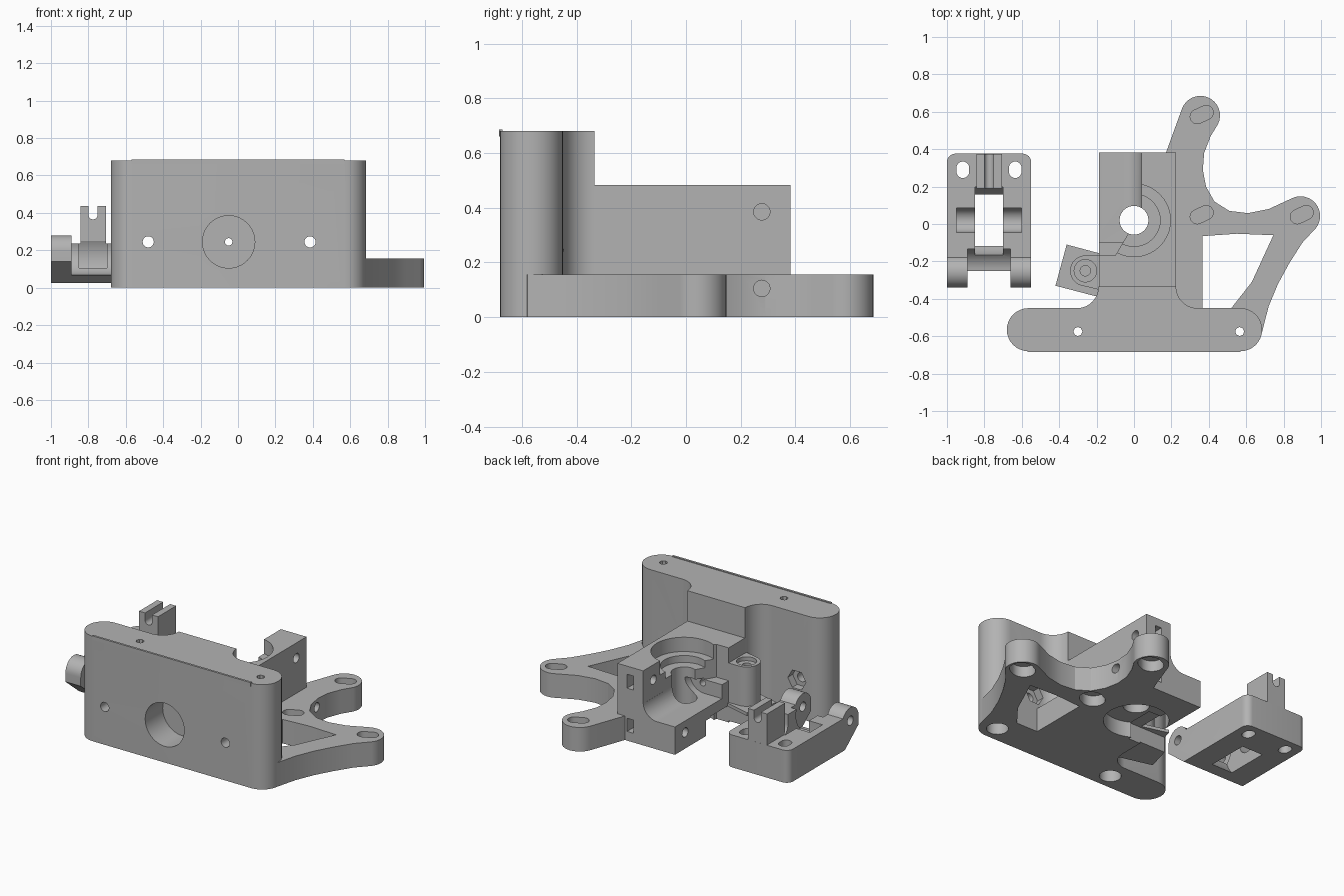
import bpy, bmesh, math
from mathutils import Matrix, Vector

cube = bpy.data.objects.get("Cube")
if cube:
    bpy.data.objects.remove(cube, do_unlink=True)

grey = bpy.data.materials.new("plain grey")
grey.use_nodes = True
colour = (0.45, 0.45, 0.45, 1)
grey.diffuse_color = colour
grey.node_tree.nodes["Principled BSDF"].inputs["Base Color"].default_value = colour

# Axis frames: columns give the directions of profile u, profile v, extrusion
FRAMES = {
    "z": Matrix(((1, 0, 0), (0, 1, 0), (0, 0, 1))),
    "x": Matrix(((0, 0, 1), (1, 0, 0), (0, 1, 0))),
    "y": Matrix(((1, 0, 0), (0, 0, 1), (0, 1, 0))),
}


def prism(name, pts, lo, hi, axis="z"):
    """Extrude a 2D outline along an axis: z uses (x,y), x uses (y,z), y uses (x,z)."""
    bm = bmesh.new()
    m = FRAMES[axis]
    face = bm.faces.new([bm.verts.new(m @ Vector((u, v, lo))) for u, v in pts])
    res = bmesh.ops.extrude_face_region(bm, geom=[face])
    moved = [g for g in res["geom"] if isinstance(g, bmesh.types.BMVert)]
    bmesh.ops.translate(bm, verts=moved, vec=m @ Vector((0, 0, hi - lo)))
    bmesh.ops.recalc_face_normals(bm, faces=bm.faces)
    mesh = bpy.data.meshes.new(name)
    bm.to_mesh(mesh)
    bm.free()
    mesh.materials.append(grey)
    ob = bpy.data.objects.new(name, mesh)
    bpy.context.collection.objects.link(ob)
    return ob


def arc(c, r, a0, a1, n=16):
    return [(c[0] + r * math.cos(math.radians(a0 + (a1 - a0) * i / n)),
             c[1] + r * math.sin(math.radians(a0 + (a1 - a0) * i / n))) for i in range(n + 1)]


def cyl(c, r, lo, hi, axis="z", n=40):
    return prism("cylinder", arc(c, r, 0, 360, n)[:-1], lo, hi, axis)


def box(x0, x1, y0, y1, z0, z1):
    return prism("box", [(x0, y0), (x1, y0), (x1, y1), (x0, y1)], z0, z1)


def slot(c, half, r, angle, lo, hi):
    d = Vector((math.cos(math.radians(angle)), math.sin(math.radians(angle)))) * half
    c = Vector(c)
    return prism("slot", arc(c + d, r, angle - 90, angle + 90) +
                 arc(c - d, r, angle + 90, angle + 270), lo, hi)


def combine(target, others, op):
    for other in others:
        mod = target.modifiers.new("join", "BOOLEAN")
        mod.operation, mod.solver, mod.object = op, "EXACT", other
        bpy.context.view_layer.objects.active = target
        bpy.ops.object.modifier_apply(modifier=mod.name)
        bpy.data.objects.remove(other, do_unlink=True)


def finish(ob):
    bpy.ops.object.select_all(action="DESELECT")
    ob.select_set(True)
    bpy.context.view_layer.objects.active = ob
    bpy.ops.object.shade_smooth_by_angle(angle=math.radians(25))


# Extruder body: rounded front wall with filleted root of the central block
wall_outline = (arc((-0.565, -0.565), 0.115, 270, 90) + arc((-0.305, -0.335), 0.115, 270, 360)
                + arc((0.34, -0.335), 0.115, 180, 270) + arc((0.57, -0.565), 0.115, 90, -90))
body = prism("extruder_body", wall_outline, 0, 0.68)

# Motor flange with two ears
flange = prism("flange", [(0.1, -0.5), (0.1, 0.379), (0.17, 0.379)]
               + arc((0.355, 0.58), 0.105, 160, -25)
               + [(0.41, 0.47), (0.375, 0.38), (0.368, 0.29), (0.385, 0.2), (0.43, 0.12),
                  (0.51, 0.07), (0.61, 0.058), (0.72, 0.08)]
               + arc((0.89, 0.043), 0.105, 118, -38)
               + [(0.9, -0.1), (0.83, -0.21), (0.77, -0.32), (0.72, -0.44), (0.684, -0.58),
                  (0.6, -0.62)], 0, 0.156)
hinge_tab = prism("tab", [(-0.36, -0.11), (-0.15, -0.166), (-0.19, -0.39), (-0.42, -0.33)], 0.01, 0.13)
hinge_boss = prism("boss", arc((-0.26, -0.25), 0.082, 90, 250) + [(-0.15, -0.36), (-0.15, -0.168)], 0.1, 0.385)
combine(body, [box(-0.188, 0.224, -0.36, 0.382, 0, 0.483), flange, hinge_tab, hinge_boss,
               box(-0.57, 0.57, -0.684, -0.67, 0.66, 0.685)], "UNION")

cuts = [
    # triangular flange window
    prism("window", [(0.365, -0.45), (0.52, -0.45), (0.63, -0.31), (0.745, -0.06),
                     (0.55, -0.052), (0.365, -0.065)], -0.1, 0.3),
    # open side for the idler, with a rounded trough
    prism("opening", [(-0.4, -0.168), (-0.1, -0.168), (-0.03, -0.05), (0.04, 0.0),
                      (0.04, 0.6), (-0.4, 0.6)], 0.27, 0.6),
    prism("trough", [(-0.4, 0.28), (-0.4, 0.18)] + arc((-0.06, 0.28), 0.1, 270, 360), -0.1, 0.6, "y"),
    box(-0.4, -0.1, -0.168, 0.02, -0.1, 0.11),
    # bearing bores
    cyl((0, 0.02), 0.195, 0.39, 0.6),
    cyl((0, 0.02), 0.14, 0.345, 0.6),
    cyl((0, 0.02), 0.077, 0.05, 0.6),
    cyl((0, 0.02), 0.193, -0.1, 0.1),
    # nozzle socket and filament path
    cyl((-0.05, 0.245), 0.14, -0.8, -0.5, "y"),
    cyl((-0.05, 0.245), 0.02, -0.8, 0.1, "y", 16),
    # hinge boss recess
    cyl((-0.26, -0.25), 0.06, 0.36, 0.5, n=24),
    cyl((-0.26, -0.25), 0.028, 0.2, 0.5, n=16),
    # nut slots at the rear
    box(0.11, 0.155, 0.23, 0.5, 0.34, 0.43),
    box(0.11, 0.155, 0.23, 0.5, 0.06, 0.145),
]
# Idler screw holes
cuts += [cyl((0.277, z), 0.03, -0.5, 0.6, "x", 20) for z in (0.105, 0.385)]
# Front wall screws with hexagonal nut traps
for x in (-0.48, 0.385):
    cuts += [cyl((x, 0.245), 0.03, -0.8, -0.2, "y", 20), cyl((x, 0.245), 0.065, -0.5, -0.3, "y", 6)]
# Vertical mounting holes, wider below
for x in (-0.3, 0.565):
    cuts += [cyl((x, -0.575), 0.024, -0.1, 0.8, n=8), cyl((x, -0.575), 0.065, -0.1, 0.12, n=24)]
# Flange slots above, round sockets below
for c in ((0.362, 0.585), (0.362, 0.05), (0.897, 0.05)):
    cuts += [slot(c, 0.026, 0.038, 25, 0.085, 0.3), slot(c, 0.015, 0.07, 25, -0.1, 0.07)]
combine(body, cuts, "DIFFERENCE")
finish(body)

# Idler: plate with a slanted, rounded hinge end
MID = -0.775
hinge = (-0.255, 0.195)
idler = prism("idler", [(0.376, 0.025), (0.376, 0.235), (-0.172, 0.235)]
              + arc(hinge, 0.085, 28, 180) + [(-0.34, 0.14), (-0.2, 0.025)], -1.0, -0.55, "x")
post = prism("post", [(MID - 0.068, 0.2), (MID - 0.068, 0.437), (MID - 0.025, 0.437)]
             + arc((MID, 0.39), 0.025, 180, 360)
             + [(MID + 0.025, 0.437), (MID + 0.068, 0.437), (MID + 0.068, 0.2)], 0.19, 0.3755, "y")
combine(idler, [post], "UNION")
corner = 0.045
corner_cuts = []
for s in (-1, 1):
    # rounded rear corners and oval screw holes
    cx, cy = MID + s * (0.225 - corner), 0.376 - corner
    ring = arc((cx, cy), corner, 0, 90, 8) if s > 0 else arc((cx, cy), corner, 180, 90, 8)
    out = MID + s * 0.3
    corner_cuts += [prism("corner", ring + [(cx, 0.5), (out, 0.5), (out, cy)], -0.1, 0.24),
                    slot((MID + s * 0.14, 0.29), 0.01, 0.034, 90, -0.1, 0.5)]
combine(idler, corner_cuts + [
    # hinge clearance and pin hole
    cyl(hinge, 0.128, MID - 0.115, MID + 0.115, "x"),
    box(MID - 0.115, MID + 0.115, -0.5, -0.28, -0.1, 0.5),
    cyl(hinge, 0.03, -1.1, -0.4, "x", 20),
    # bearing pocket
    cyl((0.02, 0.16), 0.193, MID - 0.075, MID + 0.075, "x"),
    box(MID - 0.06, MID + 0.06, -0.1, 0.14, -0.1, 0.3),
    # axle groove
    prism("axle", arc((0.02, 0.17), 0.065, 180, 360) + [(0.085, 0.3), (-0.045, 0.3)],
          MID - 0.173, MID + 0.173, "x"),
], "DIFFERENCE")
finish(idler)
